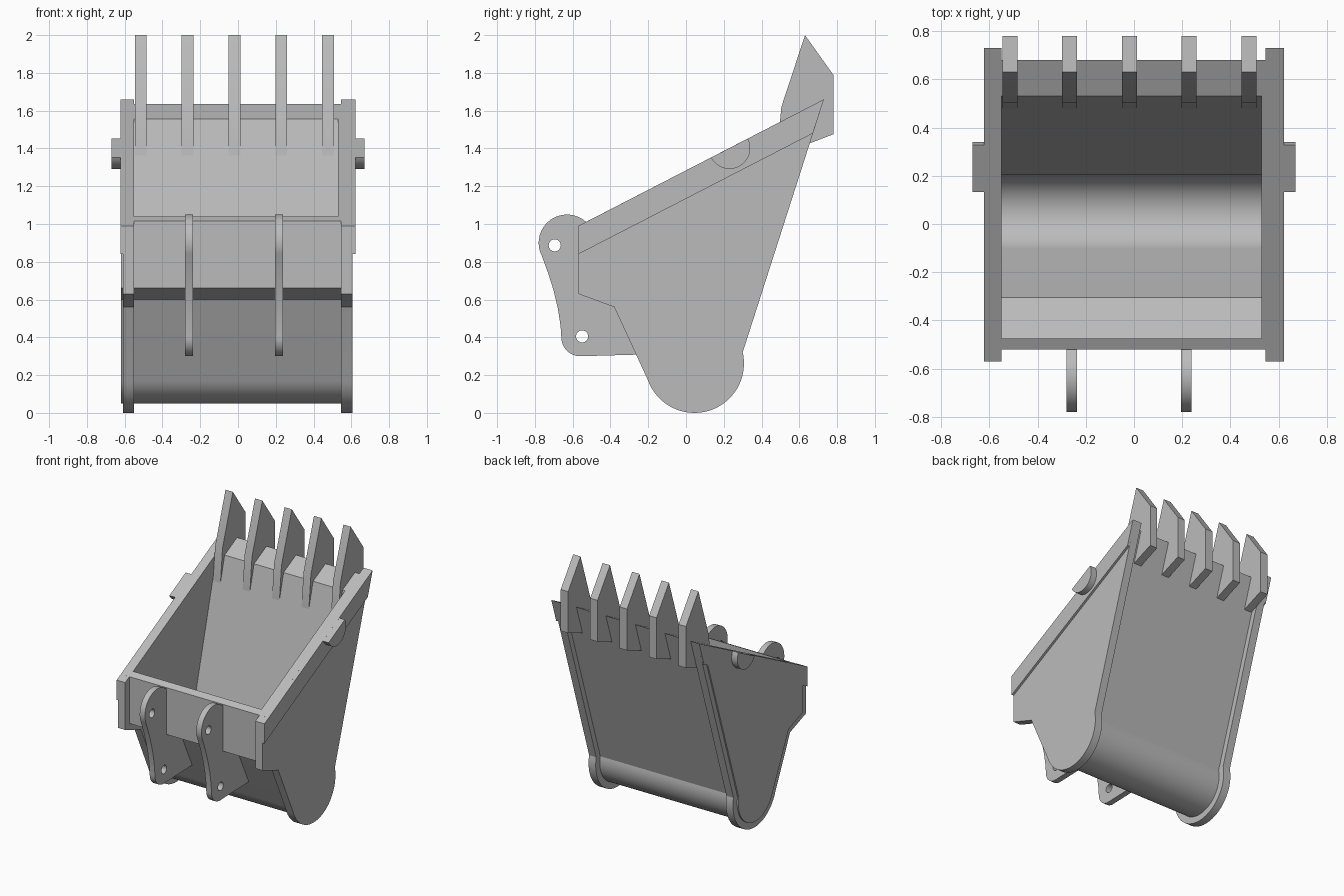
import bpy, bmesh
from math import sin, cos, radians

cube = bpy.data.objects.get("Cube")
if cube:
    bpy.data.objects.remove(cube, do_unlink=True)

steel = bpy.data.materials.new("grey_steel")
steel.use_nodes = True
GREY = (0.5, 0.5, 0.5, 1)
steel.diffuse_color = GREY
steel.node_tree.nodes["Principled BSDF"].inputs["Base Color"].default_value = GREY


def arc(cy, cz, r, start, end, steps=32):
    """Points of an arc in the side plane, angles in degrees."""
    angles = [radians(start + (end - start) * i / steps) for i in range(steps + 1)]
    return [(cy + r * cos(a), cz + r * sin(a)) for a in angles]


def prism(name, profile, x0, x1):
    """Extrude a (y, z) side profile from x0 to x1."""
    bm = bmesh.new()
    face = bm.faces.new([bm.verts.new((x0, y, z)) for y, z in profile])
    side = bmesh.ops.extrude_face_region(bm, geom=[face])["geom"]
    verts = [v for v in side if isinstance(v, bmesh.types.BMVert)]
    bmesh.ops.translate(bm, verts=verts, vec=(x1 - x0, 0, 0))
    bmesh.ops.recalc_face_normals(bm, faces=bm.faces)
    mesh = bpy.data.meshes.new(name)
    bm.to_mesh(mesh)
    bm.free()
    mesh.materials.append(steel)
    obj = bpy.data.objects.new(name, mesh)
    bpy.context.collection.objects.link(obj)
    return obj


def select(obj):
    bpy.ops.object.select_all(action="DESELECT")
    obj.select_set(True)
    bpy.context.view_layer.objects.active = obj


def cut(obj, cutter):
    mod = obj.modifiers.new("cut", "BOOLEAN")
    mod.operation = "DIFFERENCE"
    mod.solver = "EXACT"
    mod.object = cutter
    select(obj)
    bpy.ops.object.modifier_apply(modifier=mod.name)
    bpy.data.objects.remove(cutter, do_unlink=True)


parts = []

# Hollow bucket shell with a rounded heel
CY, CZ = 0.045, 0.262
shell = prism("bucket_shell",
              [(-0.52, 1.016), (0.68, 1.634)] + arc(CY, CZ, 0.212, 13, -155)
              + [(-0.35, 0.60), (-0.52, 0.66)], -0.62, 0.60)
cavity = prism("cavity_cutter",
               [(-0.475, 1.9), (0.62, 1.9)] + arc(CY, CZ, 0.162, 13, -155)
               + [(-0.305, 0.63), (-0.475, 0.695)], -0.55, 0.53)
cut(shell, cavity)
parts.append(shell)

# Side plates, rim bars and half-round lugs on both sides
plate = ([(-0.57, 0.99), (0.73, 1.66)] + arc(CY, CZ, 0.262, 13, -160)
         + [(-0.38, 0.56), (-0.57, 0.63)])
rim = [(-0.57, 0.99), (0.73, 1.66), (0.672, 1.48), (-0.57, 0.84)]
lug = arc(0.23, 1.402, 0.11, 27.3, -152.7, 24)
for side, s, inner, outer in (("left", 1, 0.545, 0.605), ("right", -1, 0.55, 0.61)):
    parts.append(prism(side + "_side_plate", plate, s * inner, s * outer))
    parts.append(prism(side + "_rim_bar", rim, s * inner, s * 0.622))
    parts.append(prism(side + "_lug", lug, s * 0.6, s * 0.67))

# Five pointed digging teeth through the lip
tooth = [(0.63, 2.0), (0.78, 1.79), (0.78, 1.475), (0.48, 1.36), (0.505, 1.62)]
for i in range(5):
    x = -0.515 + i * 0.248
    parts.append(prism(f"tooth_{i + 1}", tooth, x - 0.031, x + 0.031))

# Two mounting brackets with pin holes
bracket = (arc(-0.63, 0.90, 0.15, 48, 207)
           + [(-0.73, 0.74), (-0.70, 0.645), (-0.678, 0.55), (-0.664, 0.46)]
           + arc(-0.56, 0.40, 0.10, 180, 270, 12)
           + [(-0.20, 0.31), (-0.335, 0.61), (-0.50, 0.69), (-0.50, 1.0)])
for side, x in (("left", 0.217), ("right", -0.259)):
    obj = prism(side + "_bracket", bracket, x - 0.022, x + 0.022)
    for y, z in ((-0.695, 0.887), (-0.55, 0.405)):
        pin = arc(y, z, 0.032, 0, 345, 23)
        cut(obj, prism("pin_cutter", pin, x - 0.1, x + 0.1))
    parts.append(obj)

for obj in parts:
    select(obj)
    bpy.ops.object.shade_smooth_by_angle(angle=radians(20))
